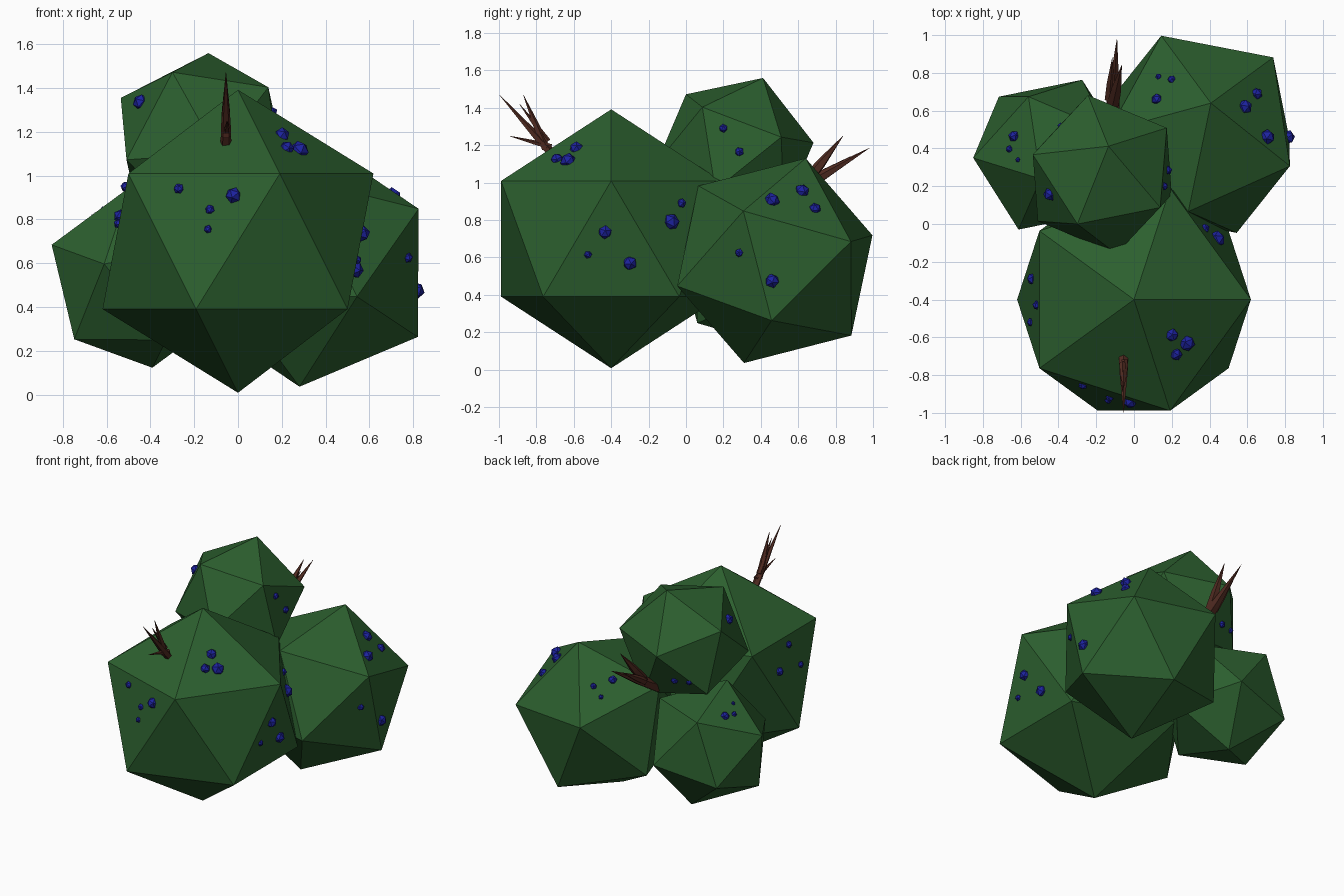
import bpy, bmesh, random
from mathutils import Vector, Matrix
from mathutils.bvhtree import BVHTree

if "Cube" in bpy.data.objects:
    bpy.data.objects.remove(bpy.data.objects["Cube"])

random.seed(4)


def material(name, rgb):
    m = bpy.data.materials.new(name)
    m.diffuse_color = (*rgb, 1)
    m.use_nodes = True
    m.node_tree.nodes["Principled BSDF"].inputs["Base Color"].default_value = m.diffuse_color
    return m


GREEN = material("leaf_green", (0.025, 0.115, 0.028))
BLUE = material("berry_blue", (0.012, 0.016, 0.35))
BROWN = material("bark_brown", (0.085, 0.025, 0.016))


def make_object(name, bm, mat):
    me = bpy.data.meshes.new(name)
    bm.to_mesh(me)
    me.materials.append(mat)
    ob = bpy.data.objects.new(name, me)
    bpy.context.collection.objects.link(ob)
    return ob


trees = []


def clump(name, centre, radius, tip, neighbour):
    """Icosahedron turned so one corner points to tip and the next to neighbour."""
    c = Vector(centre)
    z = (Vector(tip) - c).normalized()
    n = Vector(neighbour) - c
    x = (n - z * n.dot(z)).normalized()
    rot = Matrix((x, z.cross(x), z)).transposed().to_4x4()
    bm = bmesh.new()
    bmesh.ops.create_icosphere(bm, subdivisions=1, radius=radius,
                               matrix=Matrix.Translation(c) @ rot)
    trees.append(BVHTree.FromBMesh(bm))
    make_object(name, bm, GREEN)
    bm.free()


# Leaf clumps
clump("front_clump", (0, -.4, .7), .692, (0, -.4, 1.4), (.6, -.4, 1.01))
clump("right_clump", (.344, .475, .583), .575, (.407, .64, 1.13), (.148, .995, .73))
clump("top_clump", (-.168, .262, 1.158), .43, (-.135, .412, 1.56), (-.243, .674, 1.205))
clump("left_clump", (-.443, .367, .535), .435, (-.854, .35, .685), (-.74, .24, .25))

# Berries: (right, up) axes of the side they sit on, then (across, up, size)
BERRIES = {
    "front": ((1, 0, 0), (0, 0, 1), [
        (-.27, .94, .025), (-.02, .91, .038), (-.128, .845, .023),
        (-.137, .755, .02), (-.445, 1.335, .037)]),
    "right": ((0, 1, 0), (0, 0, 1), [
        (-.08, .79, .046), (-.025, .89, .027), (-.433, .735, .038), (-.524, .615, .022),
        (-.3, .57, .04), (.46, .905, .043), (.62, .955, .04), (.69, .86, .033),
        (.285, .625, .024), (.46, .475, .04), (.2, 1.29, .024), (.285, 1.165, .026)]),
    "left": ((0, -1, 0), (0, 0, 1), [
        (.43, .95, .026), (.29, .815, .032), (.52, .78, .024)]),
    "top": ((1, 0, 0), (0, 1, 0), [
        (.2, -.587, .037), (.28, -.63, .045), (.222, -.69, .035), (.13, .78, .018),
        (.2, .765, .023), (.122, .66, .031), (-.635, .465, .031), (-.66, .397, .02),
        (-.614, .34, .014)]),
    "back": ((-.808, -.589, 0), (.249, -.342, .906), [
        (-.086, .651, .025), (.007, .638, .02)]),
}
for side, (right, up, spots) in BERRIES.items():
    r, u = Vector(right), Vector(up)
    out = r.cross(u).normalized()
    bm = bmesh.new()
    for a, b, size in spots:
        origin = r * a + u * b + out * 5
        hits = [t.ray_cast(origin, -out) for t in trees]
        hits = [h for h in hits if h[0] is not None]
        if not hits:
            continue
        spot = min(hits, key=lambda h: h[3])[0]
        turn = Matrix.Rotation(random.uniform(0, 6.28), 4, Vector(
            [random.uniform(-1, 1) for _ in range(3)]))
        bmesh.ops.create_icosphere(bm, subdivisions=1, radius=size,
                                   matrix=Matrix.Translation(spot) @ turn)
    make_object(side + "_berries", bm, BLUE)
    bm.free()


def spike(bm, a, b, r):
    """Five-sided taper with a blunt shank and a sharp point."""
    a, b = Vector(a), Vector(b)
    rot = (b - a).to_track_quat('Z', 'Y').to_matrix().to_4x4()
    mid = a.lerp(b, .4)
    for p, q, r1, r2 in ((a, mid, r, r * .8), (mid, b, r * .8, .001)):
        bmesh.ops.create_cone(bm, cap_ends=True, segments=5, radius1=r1, radius2=r2,
                              depth=(q - p).length,
                              matrix=Matrix.Translation((p + q) / 2) @ rot)


def twig(name, spikes):
    bm = bmesh.new()
    for s in spikes:
        spike(bm, *s)
    make_object(name, bm, BROWN)
    bm.free()


# Forked twigs
twig("front_twig", [
    ((-.055, -.66, 1.09), (-.055, -.998, 1.47), .028),
    ((-.055, -.75, 1.18), (-.055, -.87, 1.47), .024),
    ((-.05, -.72, 1.19), (-.05, -.945, 1.25), .016),
    ((-.06, -.74, 1.22), (-.06, -.89, 1.42), .018)])
twig("back_twig", [
    ((-.12, .5, .9), (-.09, .98, 1.185), .042),
    ((-.11, .64, 1.0), (-.065, .84, 1.25), .034),
    ((-.13, .66, 1.0), (-.115, .88, 1.14), .026)])
